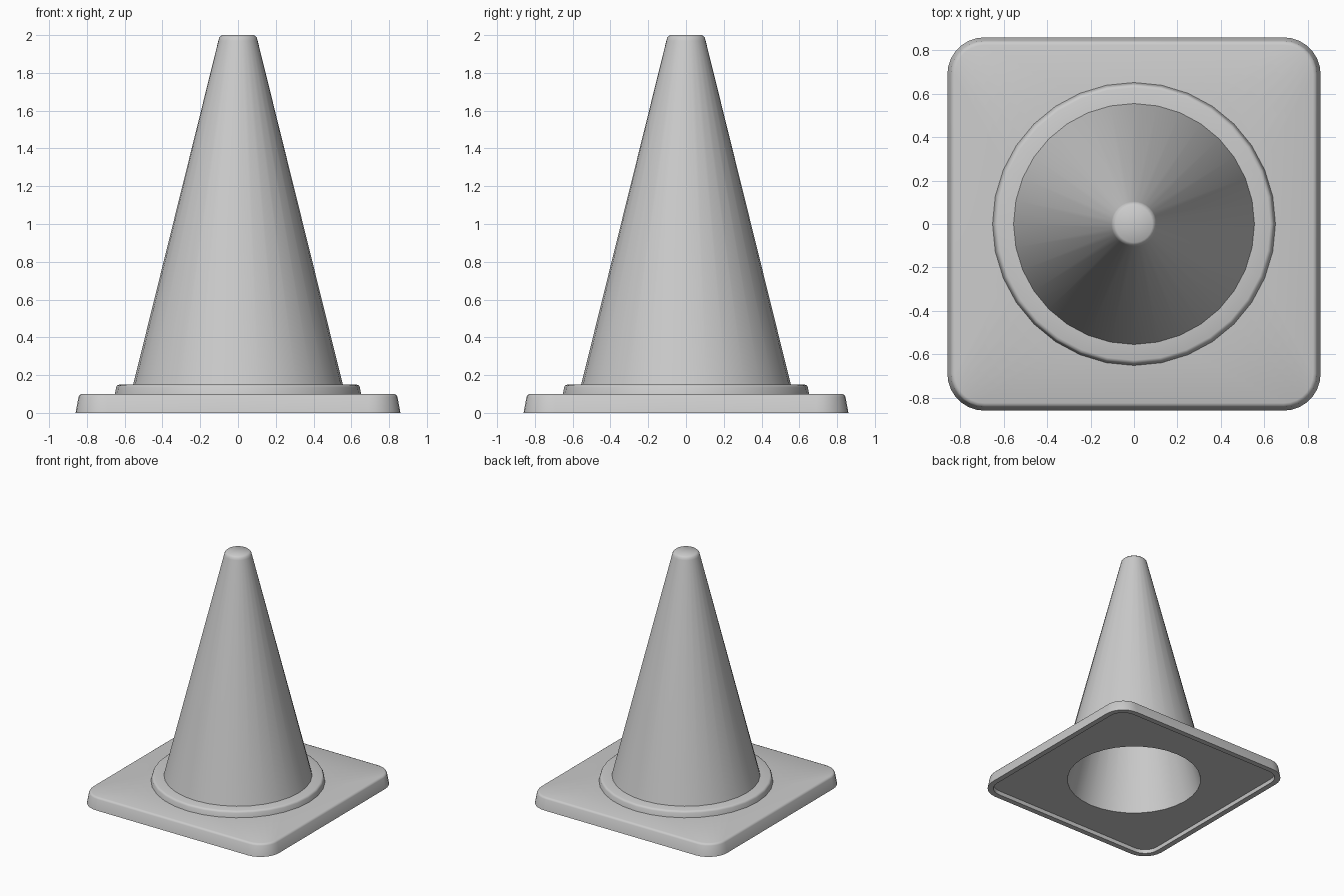
import bpy
import bmesh
from math import cos, sin, pi, radians

SIDES = 32

if "Cube" in bpy.data.objects:
    bpy.data.objects.remove(bpy.data.objects["Cube"], do_unlink=True)


def circle(radius, z):
    return [(radius * cos(2 * pi * i / SIDES), radius * sin(2 * pi * i / SIDES), z)
            for i in range(SIDES)]


def rounded_square(half, corner, z):
    points = []
    per_corner = SIDES // 4
    for quadrant in range(4):
        mid = pi / 4 + quadrant * pi / 2
        cx = (half - corner) * (1 if cos(mid) > 0 else -1)
        cy = (half - corner) * (1 if sin(mid) > 0 else -1)
        for i in range(per_corner):
            a = (quadrant + i / (per_corner - 1)) * pi / 2
            points.append((cx + corner * cos(a), cy + corner * sin(a), z))
    return points


def inner_wall(z):
    """Circle on the tapered hollow running up through every part."""
    return circle(0.52 - 0.242 * (z - 0.03), z)


def loft(name, loops, closed=False):
    """Skin consecutive loops; a loop of radius zero becomes a closed tip."""
    bm = bmesh.new()
    rings = [[bm.verts.new(p) for p in loop] for loop in loops]
    pairs = list(zip(rings, rings[1:]))
    if closed:
        pairs.append((rings[-1], rings[0]))
    for a, b in pairs:
        for i in range(SIDES):
            j = (i + 1) % SIDES
            bm.faces.new((a[i], a[j], b[j], b[i]))
    bmesh.ops.remove_doubles(bm, verts=bm.verts, dist=0.0001)
    bmesh.ops.recalc_face_normals(bm, faces=bm.faces)
    mesh = bpy.data.meshes.new(name)
    bm.to_mesh(mesh)
    bm.free()
    obj = bpy.data.objects.new(name, mesh)
    bpy.context.collection.objects.link(obj)
    bpy.ops.object.select_all(action='DESELECT')
    obj.select_set(True)
    bpy.context.view_layer.objects.active = obj
    bpy.ops.object.shade_smooth_by_angle(angle=radians(50))
    return obj


# Square foot with a recessed underside and a round opening
plate = [(0.81, 0.03), (0.815, 0), (0.86, 0), (0.844, 0.085), (0.838, 0.095), (0.825, 0.1)]
loft("base_plate",
     [inner_wall(0.03)]
     + [rounded_square(half, half - 0.69, z) for half, z in plate]
     + [inner_wall(0.1)],
     closed=True)

# Raised ring around the foot of the cone
collar = [(0.652, 0.1), (0.645, 0.135), (0.64, 0.145), (0.628, 0.15)]
loft("collar",
     [circle(r, z) for r, z in collar] + [inner_wall(0.15), inner_wall(0.1)])

# Hollow tapered body with a softly rounded closed tip
body = [(0.555, 0.15), (0.104, 1.97), (0.099, 1.988), (0.085, 2), (0, 2)]
loft("cone_outside", [circle(r, z) for r, z in body])
loft("cone_inside", [inner_wall(0.15), inner_wall(1.93), circle(0, 1.93)])

# Turn the hollow's surface to face the axis
bpy.data.objects["cone_inside"].data.flip_normals()
